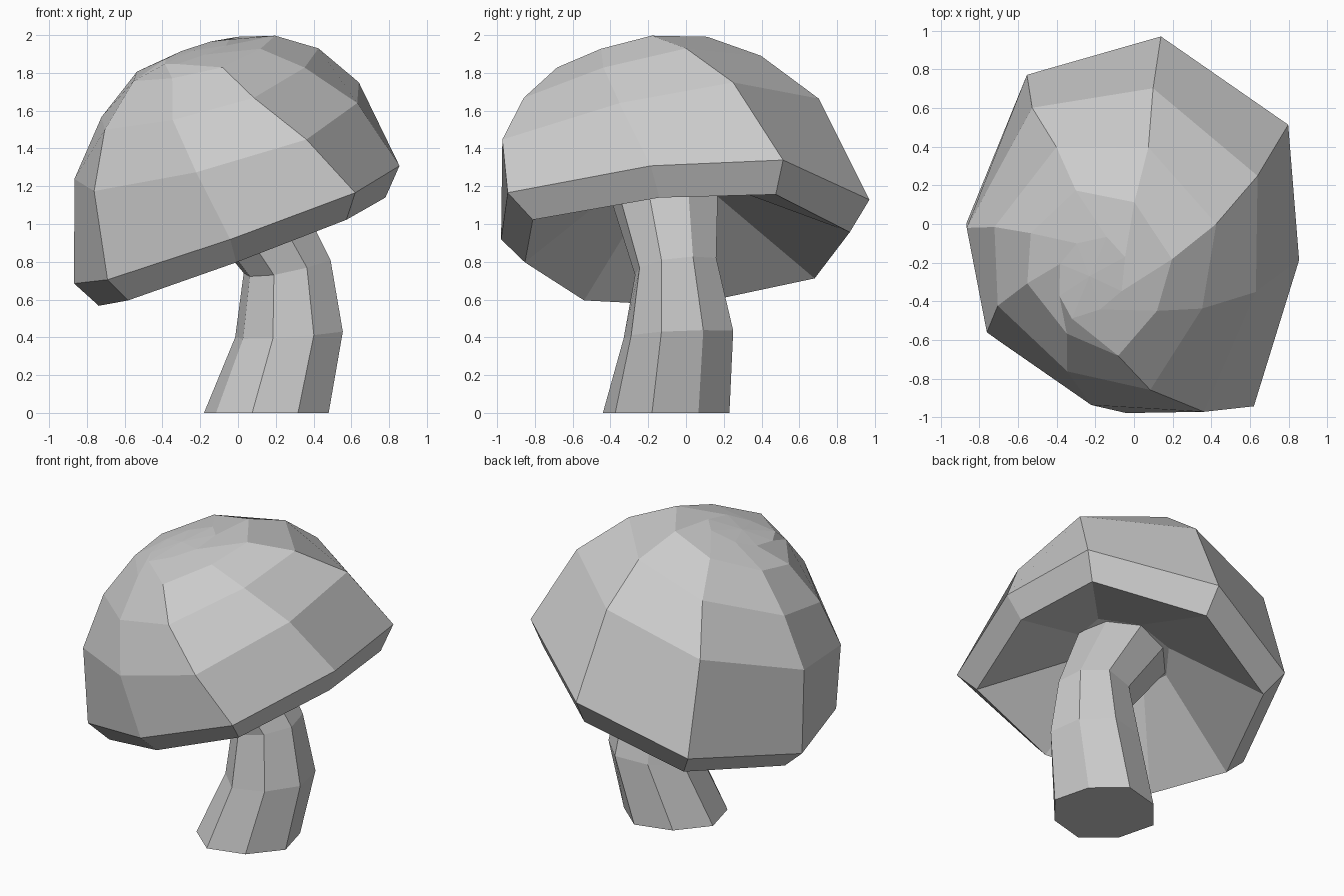
import bpy, bmesh, math
from mathutils import Vector

if "Cube" in bpy.data.objects:
    bpy.data.objects.remove(bpy.data.objects["Cube"])


def loft(name, section, rings, tip=None):
    """Skin a closed section through rings given as (centre, u axis, v axis)."""
    bm = bmesh.new()
    loops = [[bm.verts.new(Vector(c) + a * Vector(u) + b * Vector(v)) for a, b in section]
             for c, u, v in rings]
    n = len(section)
    for low, high in zip(loops, loops[1:]):
        for i in range(n):
            j = (i + 1) % n
            bm.faces.new((low[i], low[j], high[j], high[i]))
    bm.faces.new(loops[0][::-1])
    if tip:
        top = bm.verts.new(tip)
        for i in range(n):
            bm.faces.new((loops[-1][i], loops[-1][(i + 1) % n], top))
    else:
        bm.faces.new(loops[-1])
    bmesh.ops.recalc_face_normals(bm, faces=bm.faces)
    mesh = bpy.data.meshes.new(name)
    bm.to_mesh(mesh)
    bm.free()
    obj = bpy.data.objects.new(name, mesh)
    bpy.context.collection.objects.link(obj)
    return obj


# Bent eight-sided stem, leaning right and then back under the cap
octagon = [((1, .93)[k % 2] * math.cos(k * math.pi / 4),
            (1, .93)[k % 2] * math.sin(k * math.pi / 4)) for k in range(8)]
loft("stem", octagon, [
    ((.15, -.105, 0), (.33, -.075, 0), (.075, .335, 0)),
    ((.27, -.04, .415), (.285, -.09, .015), (.085, .29, .02)),
    ((.26, -.055, .775), (.23, -.075, .035), (.07, .215, .045)),
    ((-.01, -.12, 1.2), (.26, -.1, .09), (.09, .29, .03)),
])

# Tilted, slightly twisted cap: hollow underside, lip, then dome
uneven = [(.98, -.055), (.84, .65), (.03, 1.04), (-.75, .76),
          (-1.03, -.055), (-.76, -.66), (.03, -.96), (.79, -.85)]
loft("cap", uneven, [
    ((-.01, -.12, 1.19), (.26, -.1, .09), (.09, .28, .03)),
    ((.045, -.025, .865), (.755, -.07, .285), (.08, .86, .08)),
    ((.02, -.04, 1.01), (.857, -.095, .31), (.09, .975, .105)),
    ((-.09, -.145, 1.455), (.745, -.165, .2), (.16, .82, .195)),
    ((-.16, -.2, 1.71), (.535, -.21, .13), (.21, .58, .17)),
    ((-.19, -.235, 1.875), (.325, -.2, .06), (.175, .34, .11)),
    ((-.225, -.27, 1.91), (.06, -.17, -.01), (.17, .1, .065)),
], tip=(-.23, -.27, 1.92))
